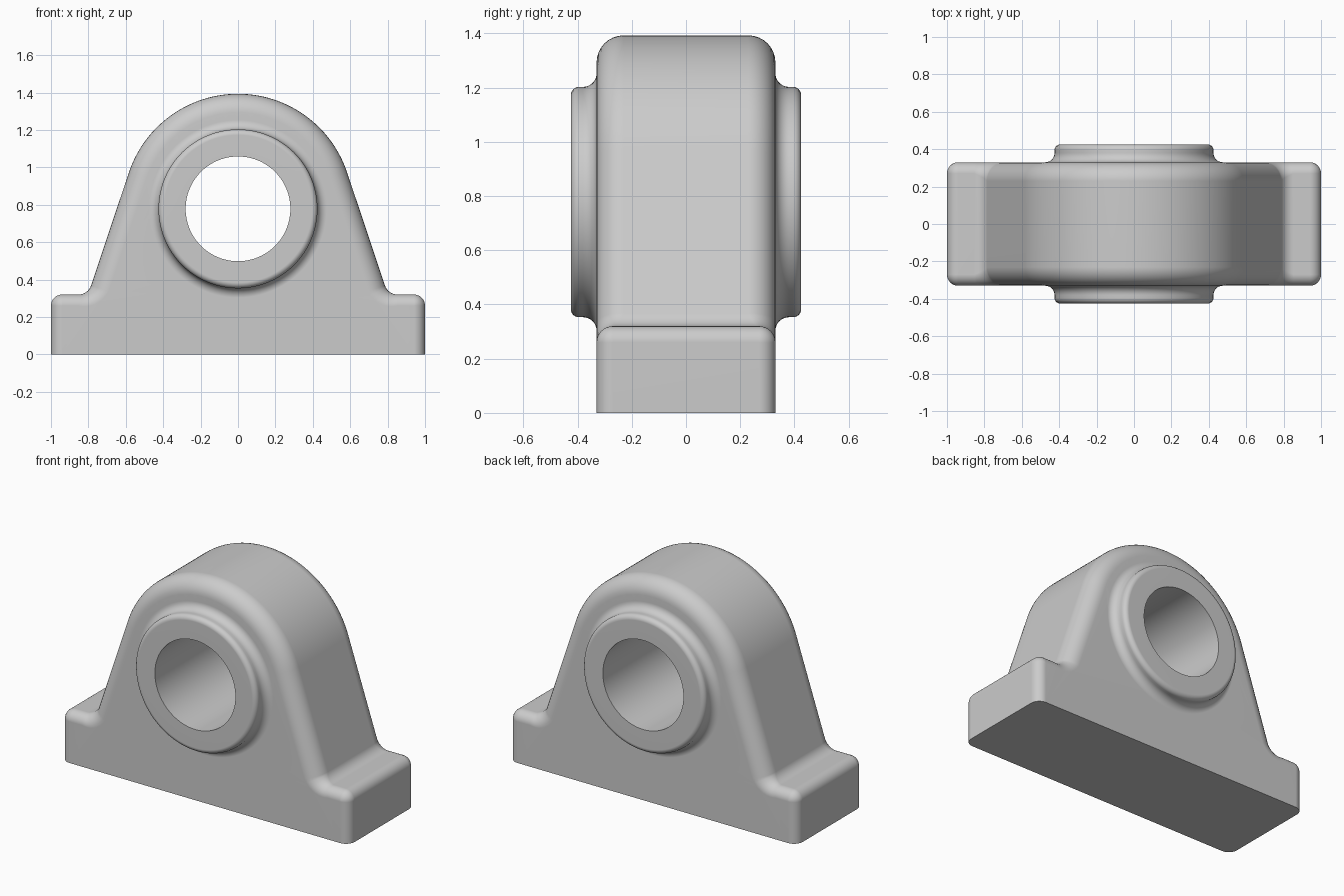
import bpy, bmesh
from math import sin, cos, pi, radians

if "Cube" in bpy.data.objects:
    bpy.data.objects.remove(bpy.data.objects["Cube"])

HALF, FACE = 0.33, 0.425          # body half depth, boss half depth
CZ, R = 0.778, 0.615              # bore centre height, hump radius
TILT = radians(18.5)              # slope of the flanks
BASE_Z, BASE_R, FIL_R, HUMP_R = 0.32, 0.06, 0.07, 0.10


def arc(cx, cz, r, a, b, n):
    """Points on an arc with their angle."""
    ts = [a + (b - a) * i / n for i in range(n + 1)]
    return [(cx + r * cos(t), cz + r * sin(t), t) for t in ts]


def outline():
    """Closed outline: x, z, outward normal, edge rounding radius."""
    half = [(1, 0, 1, 0, BASE_R)]
    for x, z, t in arc(1 - BASE_R, BASE_Z - BASE_R, BASE_R, 0, pi / 2, 8):
        half.append((x, z, cos(t), sin(t), BASE_R))
    fz = BASE_Z + FIL_R
    fx = (CZ * sin(TILT) + R + FIL_R - fz * sin(TILT)) / cos(TILT)
    for x, z, t in arc(fx, fz, -FIL_R, pi / 2, TILT, 8):
        s = (pi / 2 - t) / (pi / 2 - TILT)
        half.append((x, z, cos(t), sin(t), BASE_R + s * (HUMP_R - BASE_R)))
    for x, z, t in arc(0, CZ, R, TILT, pi / 2, 28):
        half.append((x, z, cos(t), sin(t), HUMP_R))
    return half + [(-x, z, -nx, nz, r) for x, z, nx, nz, r in half[-2::-1]]


def skin(bm, rings, closed=False):
    """Join successive closed rings with quads."""
    rows = [[bm.verts.new(p) for p in ring] for ring in rings]
    pairs = list(zip(rows, rows[1:])) + ([(rows[-1], rows[0])] if closed else [])
    for a, b in pairs:
        for i in range(len(a)):
            j = (i + 1) % len(a)
            bm.faces.new((a[i], a[j], b[j], b[i]))


bm = bmesh.new()

# Housing rim with rounded front and back edges
shape = outline()
STEPS = 8


def rim_ring(a, side):
    ring = []
    for x, z, nx, nz, r in shape:
        o = r * (1 - cos(a))
        ring.append((x - o * nx, side * (HALF - r + r * sin(a)), z - o * nz))
    return ring


angles = [pi / 2 * i / STEPS for i in range(STEPS + 1)]
skin(bm, [rim_ring(a, -1) for a in reversed(angles)] + [rim_ring(a, 1) for a in angles])

# Bosses and bore, turned about the y axis
side = [(r, y) for r, y, t in arc(0.475, 0.38, 0.05, 1.5 * pi, pi, 8)]
side += [(r, y) for r, y, t in arc(0.395, FACE - 0.03, 0.03, 0, pi / 2, 6)]
side += [(0.28, FACE)]
turned = side + [(r, -y) for r, y in reversed(side)]
SEG = 96
skin(bm, [[(r * cos(2 * pi * k / SEG), y, CZ + r * sin(2 * pi * k / SEG))
           for k in range(SEG)] for r, y in turned])

# Flat front and back faces between rim and boss
bmesh.ops.remove_doubles(bm, verts=bm.verts[:], dist=1e-5)
for s in (-1, 1):
    edges = [e for e in bm.edges if e.is_boundary
             and all(abs(v.co.y - s * HALF) < 1e-4 for v in e.verts)]
    bmesh.ops.triangle_fill(bm, use_beauty=True, use_dissolve=False,
                            edges=edges, normal=(0, s, 0))
bmesh.ops.recalc_face_normals(bm, faces=bm.faces[:])

mesh = bpy.data.meshes.new("bearing_housing")
bm.to_mesh(mesh)
bm.free()
housing = bpy.data.objects.new("bearing_housing", mesh)
bpy.context.collection.objects.link(housing)
bpy.context.view_layer.objects.active = housing
housing.select_set(True)
bpy.ops.object.shade_smooth_by_angle(angle=radians(35))
normals = housing.modifiers.new("flat_face_normals", 'WEIGHTED_NORMAL')
normals.keep_sharp = True
